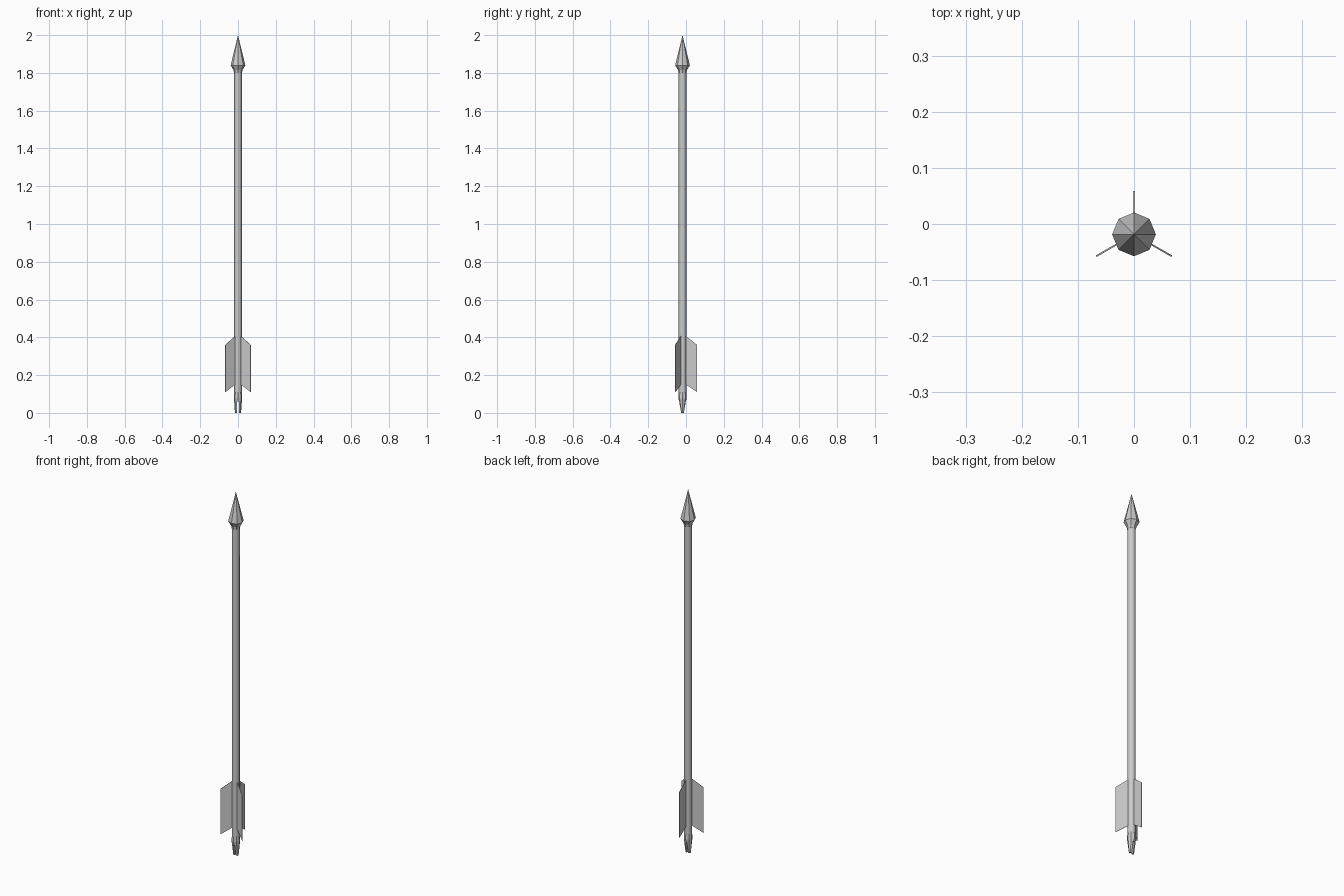
import bpy, bmesh, math

if "Cube" in bpy.data.objects:
    bpy.data.objects.remove(bpy.data.objects["Cube"])

CY = -0.0185   # arrow axis sits slightly in front of the origin
SIDES = 8


def make(name, bm, smooth=None):
    bmesh.ops.recalc_face_normals(bm, faces=bm.faces)
    me = bpy.data.meshes.new(name)
    bm.to_mesh(me)
    bm.free()
    ob = bpy.data.objects.new(name, me)
    ob.location.y = CY
    bpy.context.collection.objects.link(ob)
    if smooth:
        bpy.ops.object.select_all(action='DESELECT')
        ob.select_set(True)
        bpy.context.view_layer.objects.active = ob
        bpy.ops.object.shade_smooth_by_angle(angle=math.radians(smooth))
    return ob


def lathe(name, rings, smooth=None):
    """Stack of octagonal rings (rx, ry, z); a zero radius makes a point."""
    bm = bmesh.new()
    loops = []
    for rx, ry, z in rings:
        n = 1 if rx == 0 else SIDES
        loops.append([bm.verts.new((rx * math.cos(math.tau * i / SIDES),
                                    ry * math.sin(math.tau * i / SIDES), z)) for i in range(n)])
    for a, b in zip(loops, loops[1:]):
        for i in range(SIDES):
            j = (i + 1) % SIDES
            if len(b) == 1:
                bm.faces.new((a[i], a[j], b[0]))
            else:
                bm.faces.new((a[i], a[j], b[j], b[i]))
    for end in (loops[0], loops[-1]):
        if len(end) > 1:
            bm.faces.new(end)
    return make(name, bm, smooth)


# Shaft
lathe("shaft", [(0.02, 0.02, 0.09), (0.02, 0.02, 1.83)], 50)

# Pointed head with a short collar
lathe("arrow_head", [(0.021, 0.021, 1.80), (0.024, 0.024, 1.815),
                     (0.039, 0.039, 1.84), (0, 0, 2.0)])

# Nock, wedge shaped at the bottom, with a string slot
nock = lathe("nock", [(0.016, 0.008, 0.0), (0.022, 0.022, 0.08), (0.02, 0.02, 0.11)])
bm = bmesh.new()
bmesh.ops.create_cube(bm, size=1)
for v in bm.verts:
    v.co.x *= 0.009
    v.co.y *= 0.1
    v.co.z = 0.06 if v.co.z > 0 else -0.05
slot = make("slot_cutter", bm)
slot.hide_render = True
slot.hide_viewport = True
cut = nock.modifiers.new("slot", 'BOOLEAN')
cut.operation = 'DIFFERENCE'
cut.solver = 'EXACT'
cut.object = slot

# Three swept-back feather vanes
PROFILE = [(0.015, 0.152), (0.0775, 0.11), (0.0775, 0.36), (0.015, 0.409)]
for k in range(3):
    bm = bmesh.new()
    t = 0.0015
    front = [bm.verts.new((r, -t, z)) for r, z in PROFILE]
    back = [bm.verts.new((r, t, z)) for r, z in PROFILE]
    bm.faces.new(front)
    bm.faces.new(back[::-1])
    for i in range(4):
        j = (i + 1) % 4
        bm.faces.new((front[i], front[j], back[j], back[i]))
    vane = make(f"vane_{k + 1}", bm)
    vane.rotation_euler.z = math.radians(90 + 120 * k)
